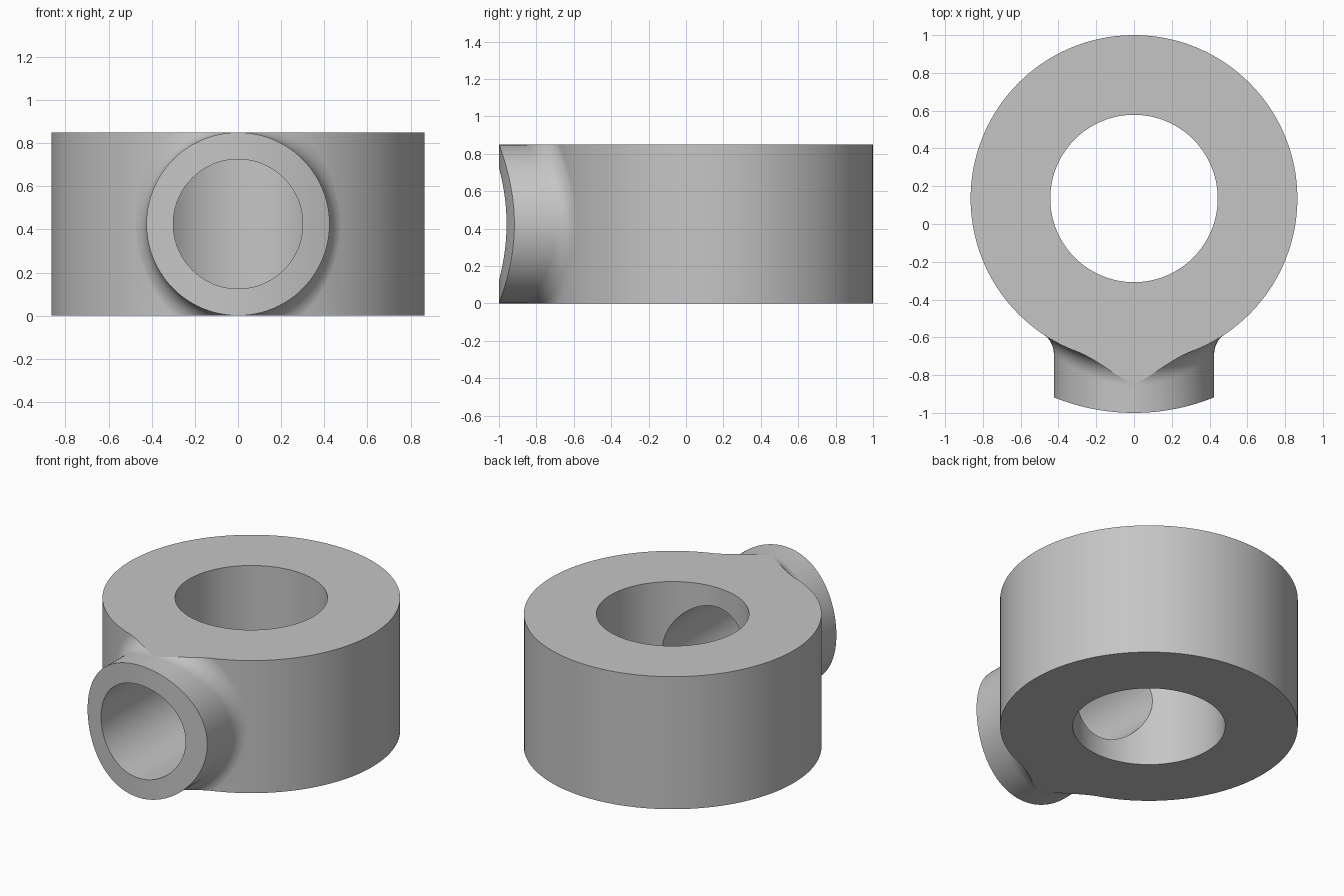
import bpy, bmesh, math
from mathutils import Vector

if "Cube" in bpy.data.objects:
    bpy.data.objects.remove(bpy.data.objects["Cube"])

CY = 0.135            # ring axis position in y
RING, HOLE = 0.865, 0.443
HEIGHT = 0.85
MID = HEIGHT / 2
BOSS, BORE = 0.4245, 0.3
END = 1.135           # radius of the curved boss end
FILLET = 0.125

grey = bpy.data.materials.new("plain grey")
grey.use_nodes = True
grey.diffuse_color = (0.56, 0.56, 0.56, 1)
grey.node_tree.nodes["Principled BSDF"].inputs["Base Color"].default_value = grey.diffuse_color


def cylinder(name, radius, depth, location, rotation=(0, 0, 0), sides=192):
    bpy.ops.mesh.primitive_cylinder_add(vertices=sides, radius=radius, depth=depth,
                                        location=location, rotation=rotation)
    obj = bpy.context.object
    obj.name = name
    obj.data.materials.append(grey)
    return obj


def boss_section(angle, steps=12):
    """One lengthwise line of the boss, with a rolling-ball fillet into the ring."""
    c, s = math.cos(angle), math.sin(angle)
    rim = RING - 0.0005
    x, z = (BOSS + FILLET) * c, (BOSS + FILLET) * s
    centre = Vector((x, -math.sqrt((rim + FILLET) ** 2 - x * x), z))
    to_boss = Vector((-c, 0, -s))
    to_ring = Vector((-centre.x, -centre.y, 0)).normalized()
    line = [Vector((BOSS * c, -1.3, BOSS * s))]
    line += [centre + FILLET * to_boss.slerp(to_ring, i / steps) for i in range(steps + 1)]
    line.append(Vector((line[-1].x, -0.6, line[-1].z)))
    return [p + Vector((0, CY, MID)) for p in line]


def make_boss(sides=160):
    bm = bmesh.new()
    lines = [[bm.verts.new(p) for p in boss_section(math.tau * i / sides)]
             for i in range(sides)]
    for a, b in zip(lines, lines[1:] + lines[:1]):
        for i in range(len(a) - 1):
            bm.faces.new((a[i], a[i + 1], b[i + 1], b[i]))
    for end in (0, -1):
        bm.faces.new([line[end] for line in lines])
    bmesh.ops.recalc_face_normals(bm, faces=bm.faces)
    mesh = bpy.data.meshes.new("side_boss")
    bm.to_mesh(mesh)
    bm.free()
    mesh.materials.append(grey)
    obj = bpy.data.objects.new("side_boss", mesh)
    bpy.context.collection.objects.link(obj)
    return obj


def combine(target, tool, operation):
    mod = target.modifiers.new(operation.lower(), "BOOLEAN")
    mod.operation, mod.object, mod.solver = operation, tool, "EXACT"
    bpy.ops.object.select_all(action="DESELECT")
    target.select_set(True)
    bpy.context.view_layer.objects.active = target
    bpy.ops.object.modifier_apply(modifier=mod.name)
    bpy.data.objects.remove(tool)


# Ring with filleted side boss, trimmed to height and to the curved end
body = cylinder("ring_body", RING, 2, (0, CY, MID))
combine(body, make_boss(), "UNION")
combine(body, cylinder("trim", END, HEIGHT, (0, CY, MID), sides=256), "INTERSECT")

# Main hole and the cross bore through the boss
combine(body, cylinder("main_hole", HOLE, 3, (0, CY, MID)), "DIFFERENCE")
combine(body, cylinder("cross_bore", BORE, 1.5, (0, CY - 0.75, MID),
                       (math.pi / 2, 0, 0), 128), "DIFFERENCE")

# Smooth walls, flat top and bottom
bpy.ops.object.shade_smooth_by_angle(angle=math.radians(30))
for face in body.data.polygons:
    if abs(face.normal.z) > 0.9995:
        face.use_smooth = False
